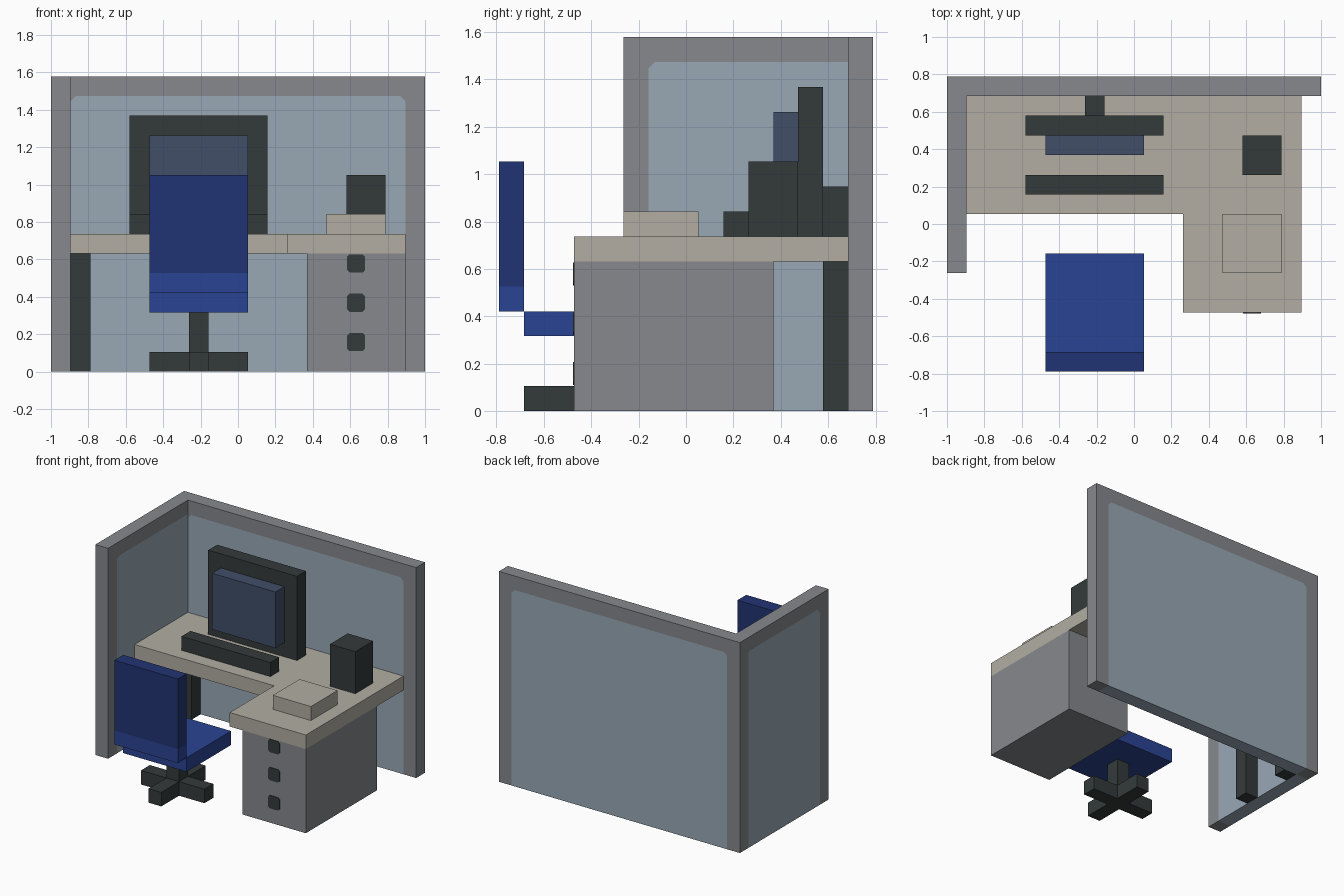
import bpy, bmesh
from mathutils import Vector

cube = bpy.data.objects.get("Cube")
if cube:
    bpy.data.objects.remove(cube, do_unlink=True)

U = 2 / 19                                  # every part sits on this module
ORIGIN = Vector((-9.5, -7.5, 0))


def material(name, rgb):
    lin = [((c / 255 + 0.055) / 1.055) ** 2.4 for c in rgb]
    m = bpy.data.materials.new(name)
    m.use_nodes = True
    m.diffuse_color = (*lin, 1)
    m.node_tree.nodes["Principled BSDF"].inputs["Base Color"].default_value = (*lin, 1)
    return m


GREY = material("frame grey", (134, 136, 140))
PALE = material("panel pale blue", (152, 168, 181))
CREAM = material("desk cream", (178, 174, 163))
DARK = material("charcoal", (52, 58, 58))
BLUE = material("seat blue", (42, 68, 148))
NAVY = material("backrest navy", (33, 52, 115))
SLATE = material("screen slate", (65, 78, 104))


def prism(name, mat, outline, to_3d, depth):
    """Extrude a flat outline, given in module units, along a depth vector."""
    bm = bmesh.new()
    face = bm.faces.new([bm.verts.new((Vector(to_3d(*p)) + ORIGIN) * U) for p in outline])
    out = bmesh.ops.extrude_face_region(bm, geom=[face], use_keep_orig=True)
    moved = [g for g in out["geom"] if isinstance(g, bmesh.types.BMVert)]
    bmesh.ops.translate(bm, verts=moved, vec=Vector(depth) * U)
    bmesh.ops.recalc_face_normals(bm, faces=bm.faces)
    mesh = bpy.data.meshes.new(name)
    bm.to_mesh(mesh)
    bm.free()
    mesh.materials.append(mat)
    obj = bpy.data.objects.new(name, mesh)
    bpy.context.collection.objects.link(obj)
    return obj


def box(name, mat, x, y, z):
    corners = [(x[0], y[0]), (x[1], y[0]), (x[1], y[1]), (x[0], y[1])]
    return prism(name, mat, corners, lambda a, b: (a, b, z[0]), (0, 0, z[1] - z[0]))


def partition(name, a, b, end_post, to_3d, depth):
    """Grey frame, open at the floor, filled flush by a pale panel."""
    top, c = 14, 0.25
    opening = [(a + 1, 0), (a + 1, top - c), (a + 1 + c, top)]
    if end_post:
        opening += [(b - 1 - c, top), (b - 1, top - c), (b - 1, 0)]
        foot = [(b, 0)]
    else:
        opening += [(b, top)]
        foot = []
    frame = opening + foot + [(b, 15), (a, 15), (a, 0)]
    panel = opening if end_post else opening + [(b, 0)]
    prism(name + "_frame", GREY, frame, to_3d, depth)
    prism(name + "_panel", PALE, panel, to_3d, depth)


# Partitions
partition("back_wall", 0, 19, True, lambda a, b: (a, 14, b), (0, 1, 0))
partition("side_wall", 5, 14, False, lambda a, b: (0, a, b), (1, 0, 0))

# Desk
prism("desk_top", CREAM, [(1, 8), (12, 8), (12, 3), (18, 3), (18, 14), (1, 14)],
      lambda a, b: (a, b, 6), (0, 0, 1))
for name, y in (("front_desk_leg", 9), ("back_desk_leg", 13)):
    box(name, DARK, (1, 2), (y, y + 1), (0, 6))
box("drawer_cabinet", GREY, (13, 18), (3, 11), (0, 6))

# Drawer handles: thin plates with clipped corners
lo, hi, c = 0.04, 0.96, 0.13
handle = [(lo + c, lo), (hi - c, lo), (hi, lo + c), (hi, hi - c),
          (hi - c, hi), (lo + c, hi), (lo, hi - c), (lo, lo + c)]
for i in range(3):
    prism(f"drawer_handle_{i + 1}", DARK, handle,
          lambda a, b: (15 + a, 3, 1 + 2 * i + b), (0, -0.04, 0))

# Things on the desk
box("monitor", DARK, (4, 11), (12, 13), (7, 13))
box("monitor_screen", SLATE, (5, 10), (11, 12), (8, 12))
box("monitor_stand", DARK, (7, 8), (13, 14), (7, 9))
box("keyboard", DARK, (4, 11), (9, 10), (7, 8))
box("pen_holder", DARK, (15, 17), (10, 12), (7, 10))
box("paper_stack", CREAM, (14, 17), (5, 8), (7, 8))

# Chair
box("chair_seat", BLUE, (5, 10), (1, 6), (3, 4))
box("chair_back_lower", BLUE, (5, 10), (0, 1), (4, 5))
box("chair_back_upper", NAVY, (5, 10), (0, 1), (5, 10))
box("chair_stem", DARK, (7, 8), (3, 4), (1, 3))
box("chair_base_long", DARK, (5, 10), (3, 4), (0, 1))
box("chair_base_front", DARK, (7, 8), (1, 3), (0, 1))
box("chair_base_back", DARK, (7, 8), (4, 6), (0, 1))
